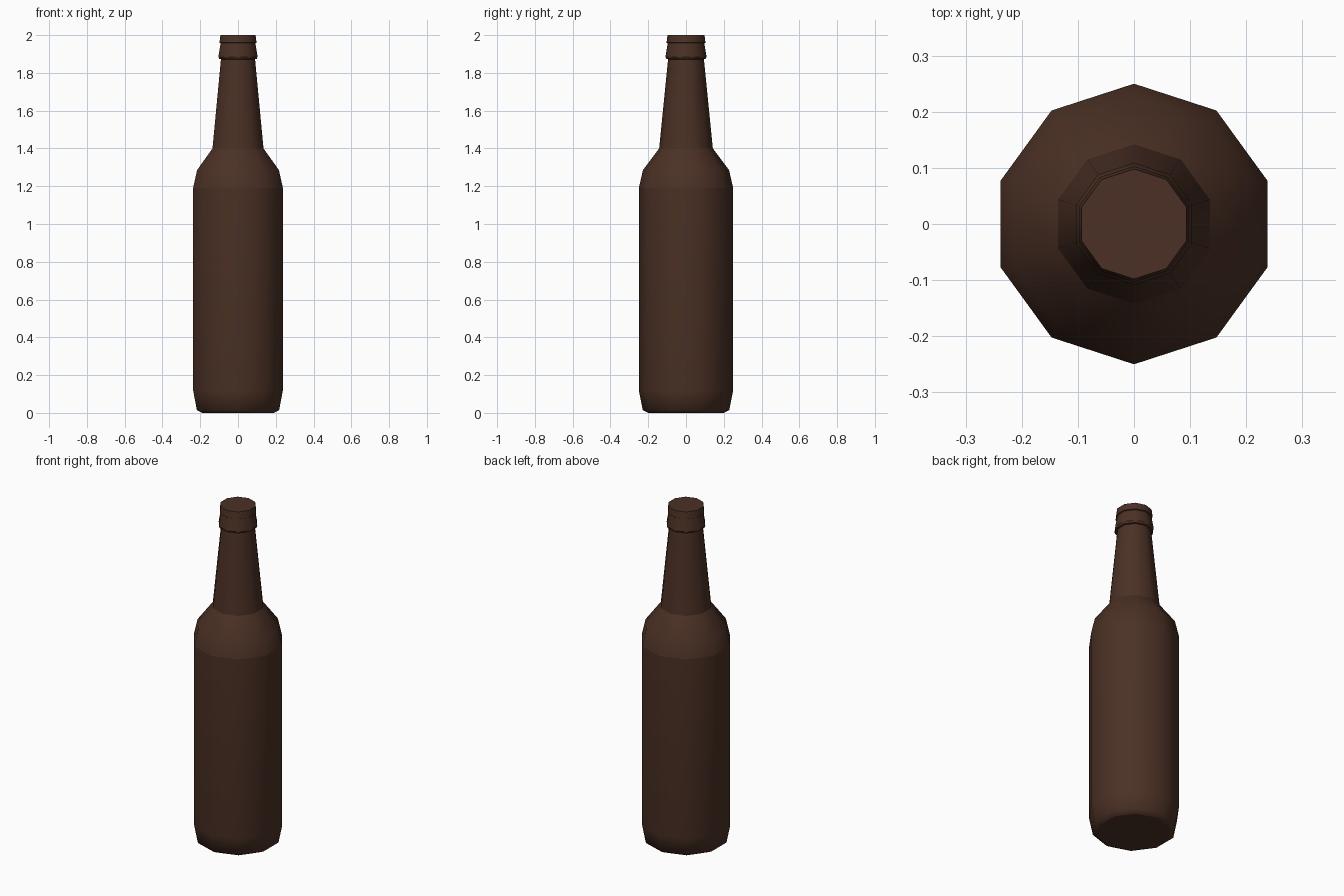
import bpy, bmesh
from math import pi, sin, cos

if "Cube" in bpy.data.objects:
    bpy.data.objects.remove(bpy.data.objects["Cube"])

SIDES = 10

# Bottle profile: (radius, height, crease at this ring)
PROFILE = [
    (0.200, 0.000, True),    # base
    (0.229, 0.015, False),
    (0.250, 0.120, False),   # body
    (0.250, 1.190, True),
    (0.228, 1.285, False),   # shoulder
    (0.142, 1.400, True),
    (0.095, 1.872, True),    # neck
    (0.104, 1.874, True),    # collar
    (0.109, 1.885, True),
    (0.097, 1.957, True),
    (0.103, 1.960, True),    # lip
    (0.098, 2.000, True),
]


def lathe(name, profile, sides):
    bm = bmesh.new()
    rings = []
    for r, z, _ in profile:
        angles = [pi / 2 + 2 * pi * i / sides for i in range(sides)]
        rings.append([bm.verts.new((r * cos(a), r * sin(a), z)) for a in angles])
    for low, high in zip(rings, rings[1:]):
        for i in range(sides):
            j = (i + 1) % sides
            bm.faces.new((low[i], low[j], high[j], high[i]))
    bm.faces.new(rings[0][::-1])
    bm.faces.new(rings[-1])
    for f in bm.faces:
        f.smooth = True
    # Crease the rings where one section meets the next
    for ring, (_, _, sharp) in zip(rings, profile):
        if sharp:
            for i in range(sides):
                bm.edges.get((ring[i], ring[(i + 1) % sides])).smooth = False
    bmesh.ops.recalc_face_normals(bm, faces=bm.faces)
    mesh = bpy.data.meshes.new(name)
    bm.to_mesh(mesh)
    bm.free()
    obj = bpy.data.objects.new(name, mesh)
    bpy.context.collection.objects.link(obj)
    return obj


# Dark brown glass
glass = bpy.data.materials.new("brown_glass")
glass.diffuse_color = (0.07, 0.03, 0.018, 1)
glass.use_nodes = True
glass.node_tree.nodes["Principled BSDF"].inputs["Base Color"].default_value = glass.diffuse_color

bottle = lathe("bottle", PROFILE, SIDES)
bottle.data.materials.append(glass)
